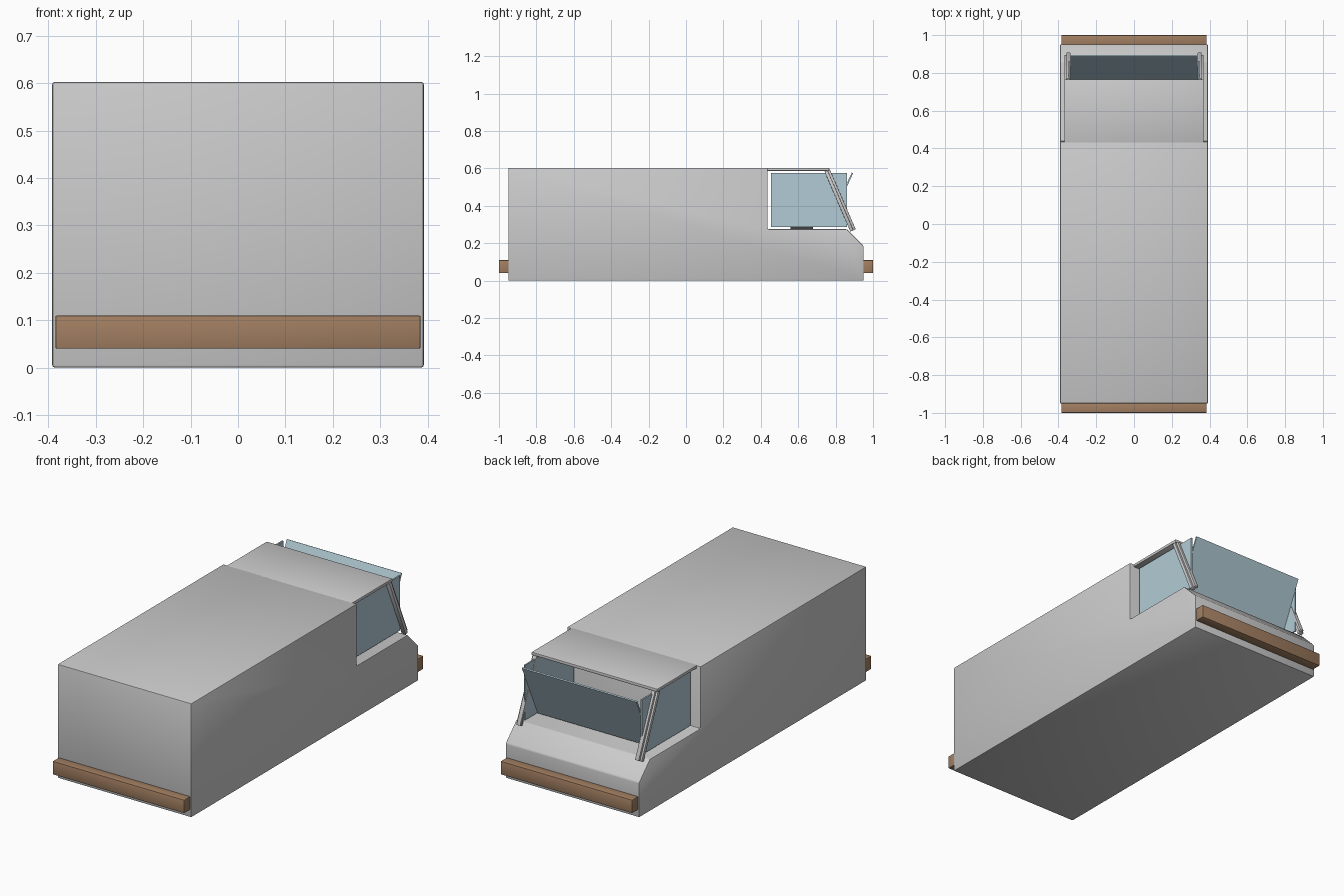
import bpy, bmesh
from mathutils import Vector

if "Cube" in bpy.data.objects:
    bpy.data.objects.remove(bpy.data.objects["Cube"])


def material(name, color):
    m = bpy.data.materials.new(name)
    m.diffuse_color = color
    m.use_nodes = True
    m.node_tree.nodes["Principled BSDF"].inputs["Base Color"].default_value = m.diffuse_color
    return m


brown = material("bumper_brown", (0.36, 0.21, 0.12, 1))
blue = material("window_blue", (0.45, 0.60, 0.67, 1))
dark = material("dark_trim", (0.05, 0.05, 0.05, 1))


def prism(name, profile, x0, x1, mat=None, bevel=0.0, segments=2):
    """Extrude a (y, z) profile along x."""
    bm = bmesh.new()
    face = bm.faces.new([bm.verts.new((x0, y, z)) for y, z in profile])
    ext = bmesh.ops.extrude_face_region(bm, geom=[face])
    moved = [v for v in ext["geom"] if isinstance(v, bmesh.types.BMVert)]
    bmesh.ops.translate(bm, verts=moved, vec=(x1 - x0, 0, 0))
    bmesh.ops.recalc_face_normals(bm, faces=bm.faces[:])
    if bevel:
        edges = [e for e in bm.edges if e.calc_face_angle(0) > 0.3]
        bmesh.ops.bevel(bm, geom=edges, offset=bevel, segments=segments,
                        profile=0.5, affect='EDGES', clamp_overlap=True)
    me = bpy.data.meshes.new(name)
    bm.to_mesh(me)
    bm.free()
    ob = bpy.data.objects.new(name, me)
    bpy.context.collection.objects.link(ob)
    if mat:
        me.materials.append(mat)
    bpy.context.view_layer.objects.active = ob
    bpy.ops.object.select_all(action='DESELECT')
    ob.select_set(True)
    bpy.ops.object.shade_smooth_by_angle()
    return ob


def rect(y0, y1, z0, z1):
    return [(y0, z0), (y1, z0), (y1, z1), (y0, z1)]


def strip(a, b, width):
    """Slanted strip profile around the line a-b."""
    a, b = Vector(a), Vector(b)
    d = (b - a).normalized()
    n = Vector((-d.y, d.x)) * width / 2
    return [tuple(p) for p in (a - n, b - n, b + n, a + n)]


# Van body with lowered cab and sloped nose
prism("body", [(-0.95, 0), (0.95, 0), (0.95, 0.185), (0.86, 0.275),
               (0.437, 0.275), (0.437, 0.603), (-0.95, 0.603)],
      -0.392, 0.392, bevel=0.006)

# Thin roof over the cab
prism("cab_roof", rect(0.425, 0.766, 0.587, 0.603), -0.368, 0.368, bevel=0.003)

# Bumpers at both ends
for name, y0, y1 in (("rear_bumper", -1.0, -0.945), ("front_bumper", 0.945, 1.0)):
    prism(name, rect(y0, y1, 0.04, 0.11), -0.385, 0.385, brown, 0.003)

# Windscreen, leaning forward at its top
prism("windscreen", strip((0.757, 0.288), (0.890, 0.576), 0.008),
      -0.335, 0.335, blue)

# Side windows and paired roof pillars
for side, s in (("left", -1), ("right", 1)):
    prism(side + "_window", rect(0.455, 0.862, 0.287, 0.577),
          s * 0.338, s * 0.346, blue)
    prism(side + "_pillar_inner", strip((0.764, 0.588), (0.901, 0.272), 0.014),
          s * 0.336, s * 0.358, bevel=0.002)
    prism(side + "_pillar_outer", strip((0.749, 0.586), (0.887, 0.266), 0.018),
          s * 0.342, s * 0.368, bevel=0.002)

# Low trim on the cab floor
prism("floor_trim", rect(0.56, 0.68, 0.27, 0.286), -0.30, 0.30, dark)
